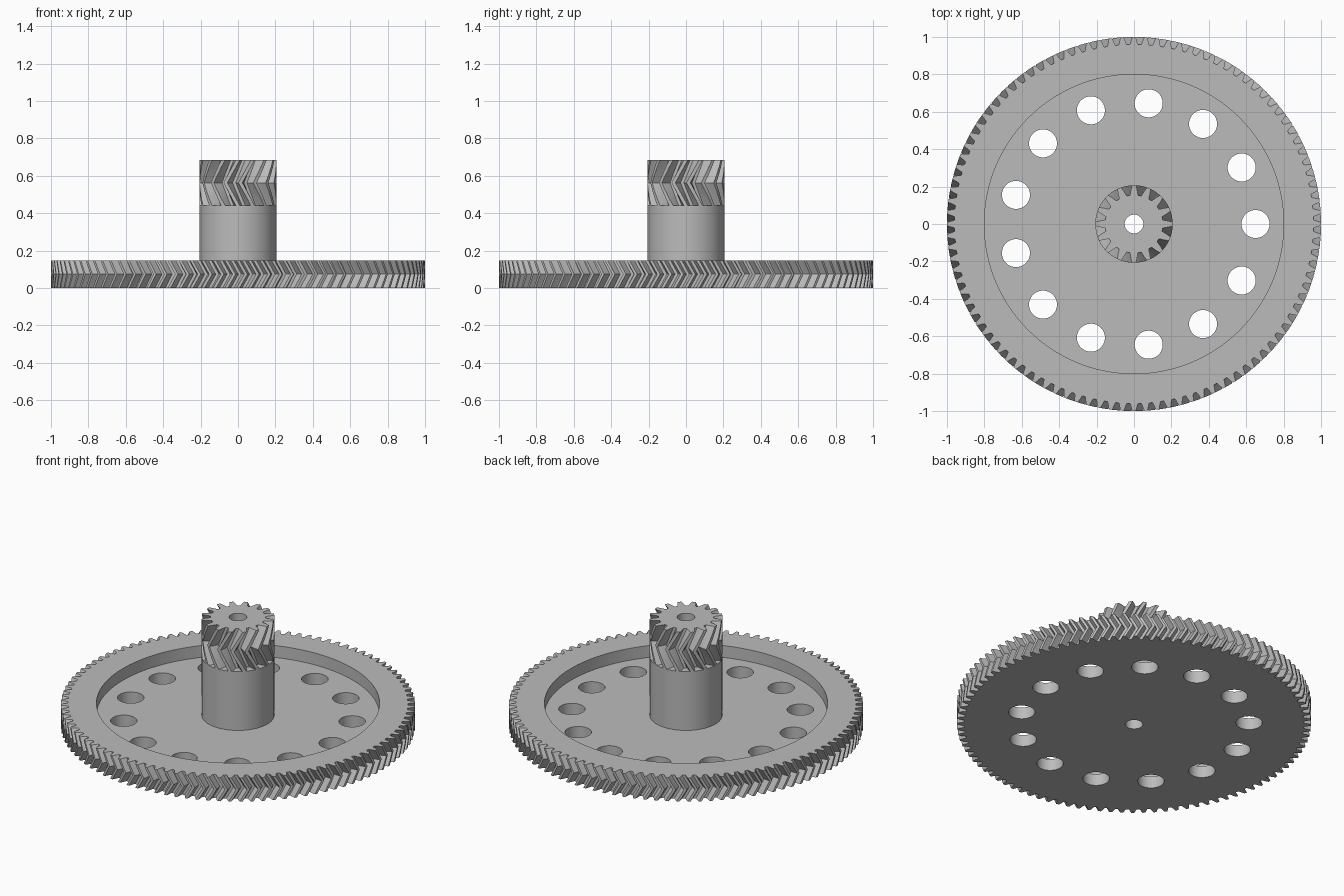
import bpy, bmesh, math
from math import pi, cos, sin

if "Cube" in bpy.data.objects:
    bpy.data.objects.remove(bpy.data.objects["Cube"], do_unlink=True)

grey = bpy.data.materials.new("grey plastic")
grey.use_nodes = True
colour = (0.5, 0.5, 0.5, 1)
grey.diffuse_color = colour
grey.node_tree.nodes["Principled BSDF"].inputs["Base Color"].default_value = colour

# Half a tooth: (fraction of pitch, fraction of tooth height)
FLANK = [(-0.36, 0), (-0.3, 0.2), (-0.22, 0.6), (-0.13, 1)]
TOOTH = FLANK + [(-a, h) for a, h in reversed(FLANK)]


def finish(name, bm):
    bmesh.ops.recalc_face_normals(bm, faces=bm.faces)
    mesh = bpy.data.meshes.new(name)
    bm.to_mesh(mesh)
    bm.free()
    mesh.materials.append(grey)
    obj = bpy.data.objects.new(name, mesh)
    bpy.context.collection.objects.link(obj)
    return obj


def cylinder(name, radius, z0, z1, x=0, y=0, sides=96):
    bm = bmesh.new()
    bmesh.ops.create_cone(bm, cap_ends=True, segments=sides, radius1=radius,
                          radius2=radius, depth=z1 - z0)
    bmesh.ops.translate(bm, verts=bm.verts, vec=(x, y, (z0 + z1) / 2))
    return finish(name, bm)


def herringbone_gear(name, teeth, root, tip, z0, z1, twist, phase=0, steps=6):
    """Stack twisted tooth outlines; the twist peaks at mid height."""
    bm = bmesh.new()
    rings = []
    for i in range(steps + 1):
        t = i / steps
        turn = twist * (1 - abs(2 * t - 1)) + phase
        ring = []
        for n in range(teeth):
            for a, h in TOOTH:
                ang = (n + a) * 2 * pi / teeth + turn
                r = root + (tip - root) * h
                ring.append(bm.verts.new((r * cos(ang), r * sin(ang),
                                          z0 + (z1 - z0) * t)))
        rings.append(ring)
    for low, high in zip(rings, rings[1:]):
        for j in range(len(low)):
            k = (j + 1) % len(low)
            bm.faces.new((low[j], low[k], high[k], high[j]))
    bm.faces.new(rings[0])
    bm.faces.new(rings[-1])
    return finish(name, bm)


def cut(obj, cutters):
    for cutter in cutters:
        mod = obj.modifiers.new("cut", "BOOLEAN")
        mod.operation = "DIFFERENCE"
        mod.solver = "EXACT"
        mod.object = cutter
        bpy.context.view_layer.objects.active = obj
        bpy.ops.object.modifier_apply(modifier=mod.name)
        bpy.data.objects.remove(cutter, do_unlink=True)


def bore():
    return cylinder("bore_cutter", 0.05, -0.1, 0.9, sides=48)


# Large toothed wheel with recessed web, lightening holes and bore
wheel = herringbone_gear("large_gear", 100, 0.96, 1.0, 0, 0.147, 0.042)
cutters = [cylinder("recess_cutter", 0.8, 0.073, 0.3, sides=128), bore()]
for i in range(13):
    a = i * 2 * pi / 13
    cutters.append(cylinder("hole_cutter", 0.075, -0.1, 0.2,
                            0.65 * cos(a), 0.65 * sin(a), 48))
cut(wheel, cutters)

# Plain hub rising from the web
hub = cylinder("hub", 0.205, 0.073, 0.44)
cut(hub, [bore()])

# Small gear on top, with the opposite hand
pinion = herringbone_gear("small_gear", 16, 0.155, 0.207, 0.44, 0.685, -0.33)
cut(pinion, [bore()])

# Smooth round walls, crisp edges
for obj in (wheel, hub, pinion):
    bpy.ops.object.select_all(action="DESELECT")
    obj.select_set(True)
    bpy.context.view_layer.objects.active = obj
    bpy.ops.object.shade_smooth_by_angle(angle=math.radians(25))
